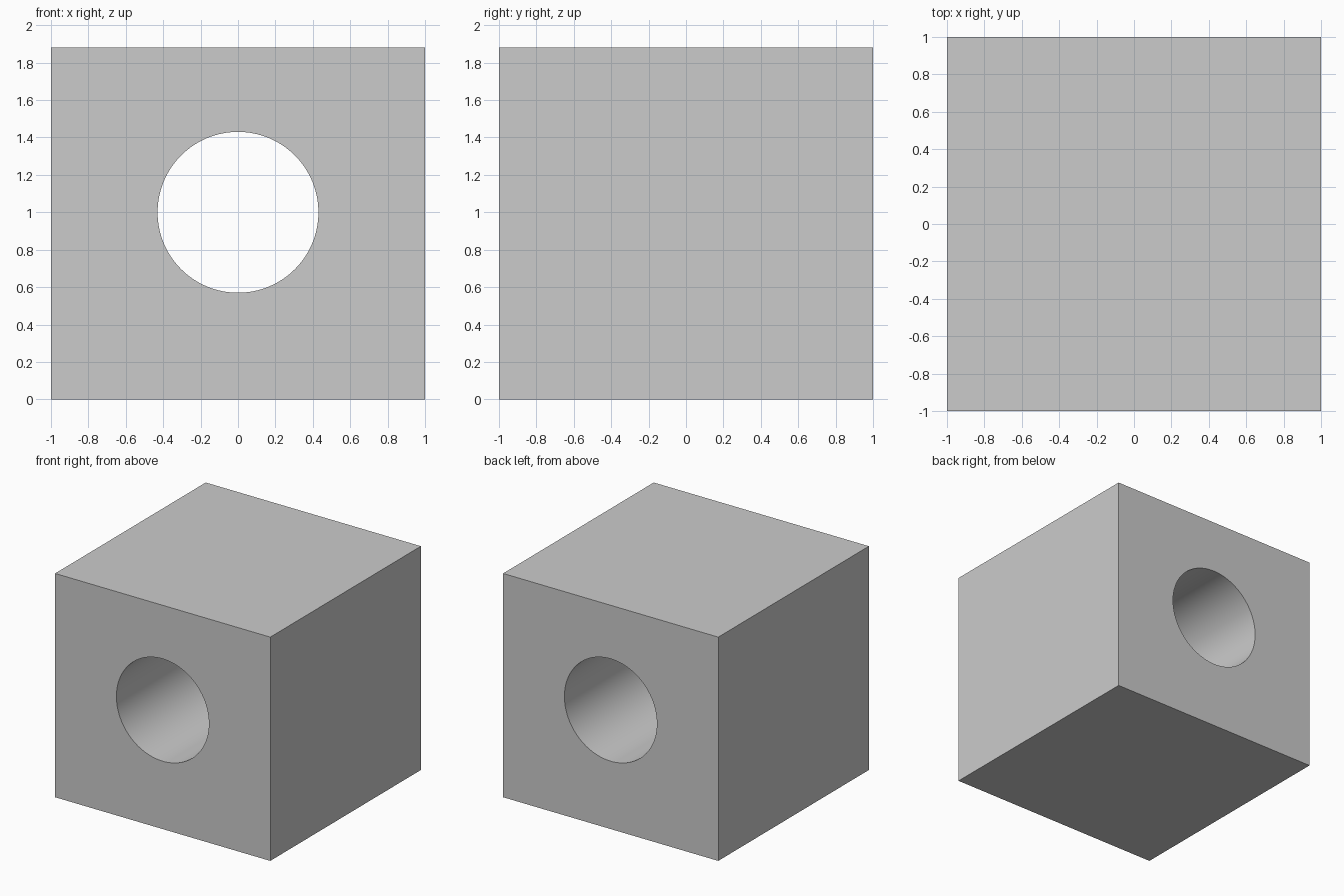
import bpy, bmesh, math

if "Cube" in bpy.data.objects:
    bpy.data.objects.remove(bpy.data.objects["Cube"])

# Block with a round bore running front to back
W, H, R, ZC, N = 1.0, 1.88, 0.43, 1.0, 128

bpy.ops.mesh.primitive_cube_add(size=1, location=(0, 0, H / 2))
block = bpy.context.object
block.name = "bored_block"
block.scale = (2 * W, 2 * W, H)
bpy.ops.object.transform_apply(location=True, rotation=False, scale=True)

# Cutter for the bore
bpy.ops.mesh.primitive_cylinder_add(vertices=N, radius=R, depth=3,
                                    location=(0, 0, ZC), rotation=(math.pi / 2, 0, 0))
cutter = bpy.context.object
cutter.name = "bore_cutter"
cutter.hide_render = True

# Cut the bore and apply it
bpy.context.view_layer.objects.active = block
cut = block.modifiers.new("bore", "BOOLEAN")
cut.operation = "DIFFERENCE"
cut.solver = "EXACT"
cut.object = cutter
bpy.ops.object.modifier_apply(modifier=cut.name)
bpy.data.objects.remove(cutter, do_unlink=True)

# Smooth bore, sharp block edges
bpy.ops.object.select_all(action="DESELECT")
block.select_set(True)
bpy.ops.object.shade_smooth_by_angle(angle=math.radians(30))
